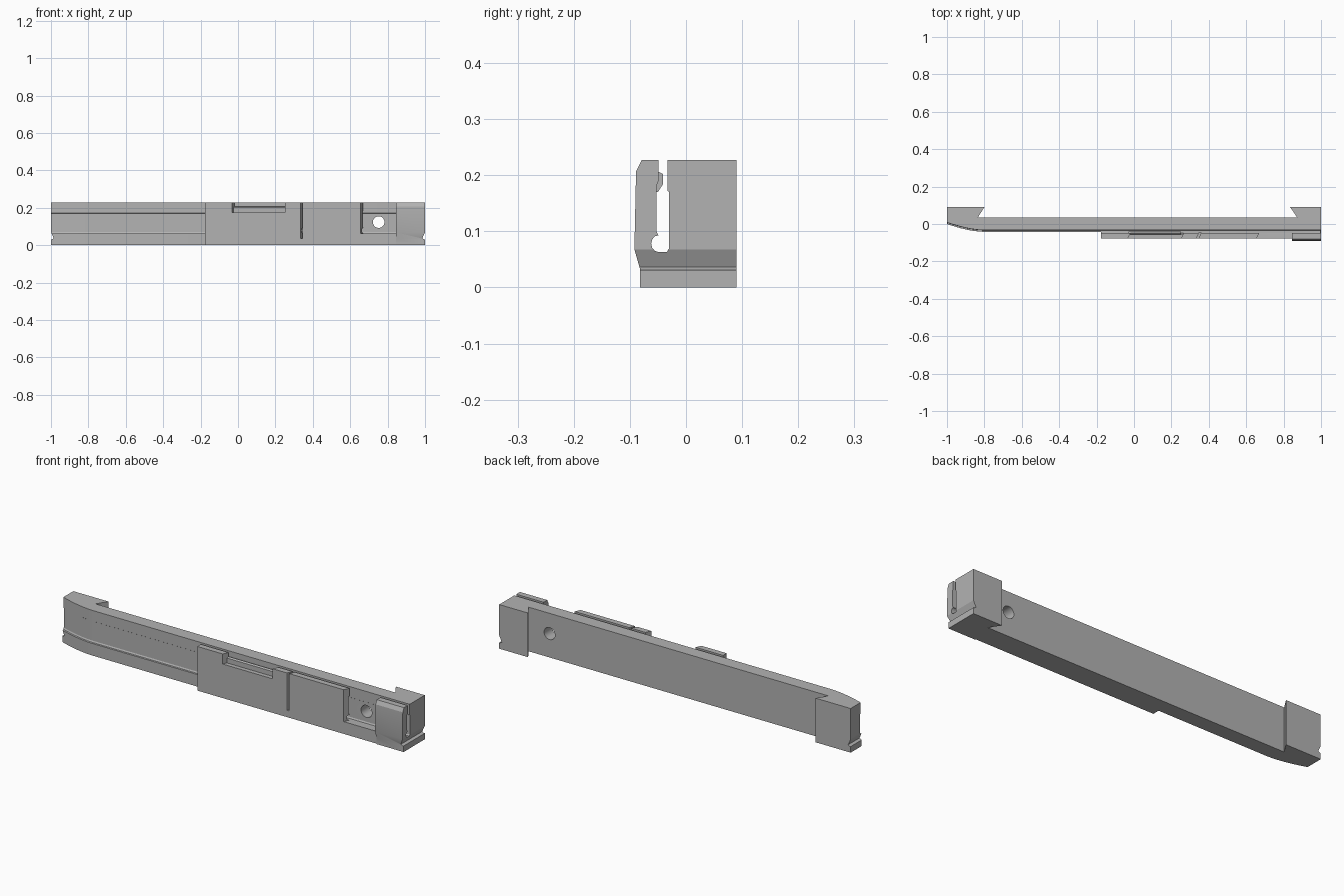
import bpy, bmesh, math

old = bpy.data.objects.get("Cube")
if old:
    bpy.data.objects.remove(old, do_unlink=True)

H = 0.227
grey = bpy.data.materials.new("matte_grey")
grey.use_nodes = True
grey.diffuse_color = (0.45, 0.45, 0.45, 1)
grey.node_tree.nodes["Principled BSDF"].inputs["Base Color"].default_value = (0.45, 0.45, 0.45, 1)


def make_object(name, bm):
    bmesh.ops.recalc_face_normals(bm, faces=bm.faces)
    mesh = bpy.data.meshes.new(name)
    bm.to_mesh(mesh)
    bm.free()
    mesh.materials.append(grey)
    ob = bpy.data.objects.new(name, mesh)
    bpy.context.collection.objects.link(ob)
    return ob


def loft(name, profile, stations):
    """Sweep a (y, z) profile along x; front points move back by the station's shift."""
    bm = bmesh.new()
    rings = [[bm.verts.new((x, y + (s if y < 0 else 0), z)) for y, z in profile] for x, s in stations]
    n = len(profile)
    for a, b in zip(rings, rings[1:]):
        for i in range(n):
            j = (i + 1) % n
            bm.faces.new((a[i], a[j], b[j], b[i]))
    bm.faces.new(rings[0])
    bm.faces.new(rings[-1])
    return make_object(name, bm)


def plan_prism(name, outline, z0, z1):
    """Raise an (x, y) outline from z0 to z1."""
    bm = bmesh.new()
    face = bm.faces.new([bm.verts.new((x, y, z0)) for x, y in outline])
    top = bmesh.ops.extrude_face_region(bm, geom=[face])["geom"]
    bmesh.ops.translate(bm, vec=(0, 0, z1 - z0), verts=[v for v in top if isinstance(v, bmesh.types.BMVert)])
    return make_object(name, bm)


def combine(target, tool, operation):
    mod = target.modifiers.new(operation.lower(), "BOOLEAN")
    mod.operation, mod.solver, mod.object = operation, "EXACT", tool
    bpy.context.view_layer.objects.active = target
    bpy.ops.object.modifier_apply(modifier=mod.name)
    bpy.data.objects.remove(tool, do_unlink=True)


def slanted_cut(target, x0, x1, z0):
    """Open the cover from the front, with walls leaning toward +x at the back."""
    lean = 0.015
    outline = [(x0 - 0.01, -0.1), (x1 - 0.01, -0.1), (x1 + lean, -0.045), (x0 + lean, -0.045)]
    combine(target, plan_prism("cutter", outline, z0, 0.3), "DIFFERENCE")


# Main bar, its front face curving back toward the right end
bar_profile = [(0.035, 0), (0.035, H), (-0.033, H), (-0.033, 0.172), (-0.03, 0.17),
               (-0.03, 0.07), (-0.034, 0.063), (-0.042, 0.062), (-0.042, 0)]
curve = [(-1 + 0.2 * i / 8, 0.042 * (1 - i / 8) ** 1.7) for i in range(9)]
rail = loft("rail", bar_profile, curve + [(1, 0)])

# Dovetailed end blocks at the back
for name, outline in (
        ("right_block", [(-1, 0.03), (-1, 0.09), (-0.8, 0.09), (-0.835, 0.035), (-0.835, 0.03)]),
        ("left_block", [(1, 0.03), (1, 0.09), (0.835, 0.09), (0.872, 0.035), (0.872, 0.03)])):
    combine(rail, plan_prism(name, outline, 0, H), "UNION")

# Inner side of the front cover, with a rounded channel at its foot
bulb = [(-0.049 + 0.013 * math.cos(a), 0.078 + 0.015 * math.sin(a))
        for a in [math.radians(d) for d in range(270, 89, -30)]]
inner = [(-0.02, 0), (-0.02, 0.063), (-0.034, 0.063)] + bulb + [(-0.053, 0.1), (-0.053, 0.18), (-0.049, 0.19)]

# Front cover and its cutouts
cover = loft("cover", inner + [(-0.049, H), (-0.078, H), (-0.078, 0)], [(-0.177, 0), (0.85, 0)])
slanted_cut(cover, -0.033, 0.252, 0.175)
slanted_cut(cover, 0.333, 0.345, 0.035)
slanted_cut(cover, 0.655, 0.9, 0.063)

# Raised end grip
grip = loft("grip", inner + [(-0.049, H), (-0.079, H), (-0.089, 0.207), (-0.092, 0.068), (-0.082, 0.033), (-0.082, 0)],
            [(0.845, 0), (1, 0)])
combine(cover, grip, "UNION")
combine(rail, cover, "UNION")

# Round hole through the bar
bpy.ops.mesh.primitive_cylinder_add(vertices=32, radius=0.031, depth=0.3, location=(0.752, 0.04, 0.123),
                                    rotation=(math.pi / 2, 0, 0))
combine(rail, bpy.context.object, "DIFFERENCE")

# Undercut notches across the foot of both ends
for side in (-1, 1):
    bm = bmesh.new()
    shape = [(1.01, 0.075), (1, 0.068), (0.985, 0.036), (0.995, 0.031), (1.01, 0.031)]
    face = bm.faces.new([bm.verts.new((side * x, -0.2, z)) for x, z in shape])
    far = bmesh.ops.extrude_face_region(bm, geom=[face])["geom"]
    bmesh.ops.translate(bm, vec=(0, 0.4, 0), verts=[v for v in far if isinstance(v, bmesh.types.BMVert)])
    combine(rail, make_object("cutter", bm), "DIFFERENCE")

# Small catch strip standing in the upper cutout
loft("catch_strip", [(-0.056, 0.17), (-0.056, 0.2), (-0.049, 0.206), (-0.041, 0.202), (-0.041, 0.184), (-0.05, 0.17)],
     [(-0.03, 0), (0.25, 0)])

bpy.ops.object.select_all(action="DESELECT")
rail.select_set(True)
bpy.context.view_layer.objects.active = rail
bpy.ops.object.shade_smooth_by_angle(angle=math.radians(25))
